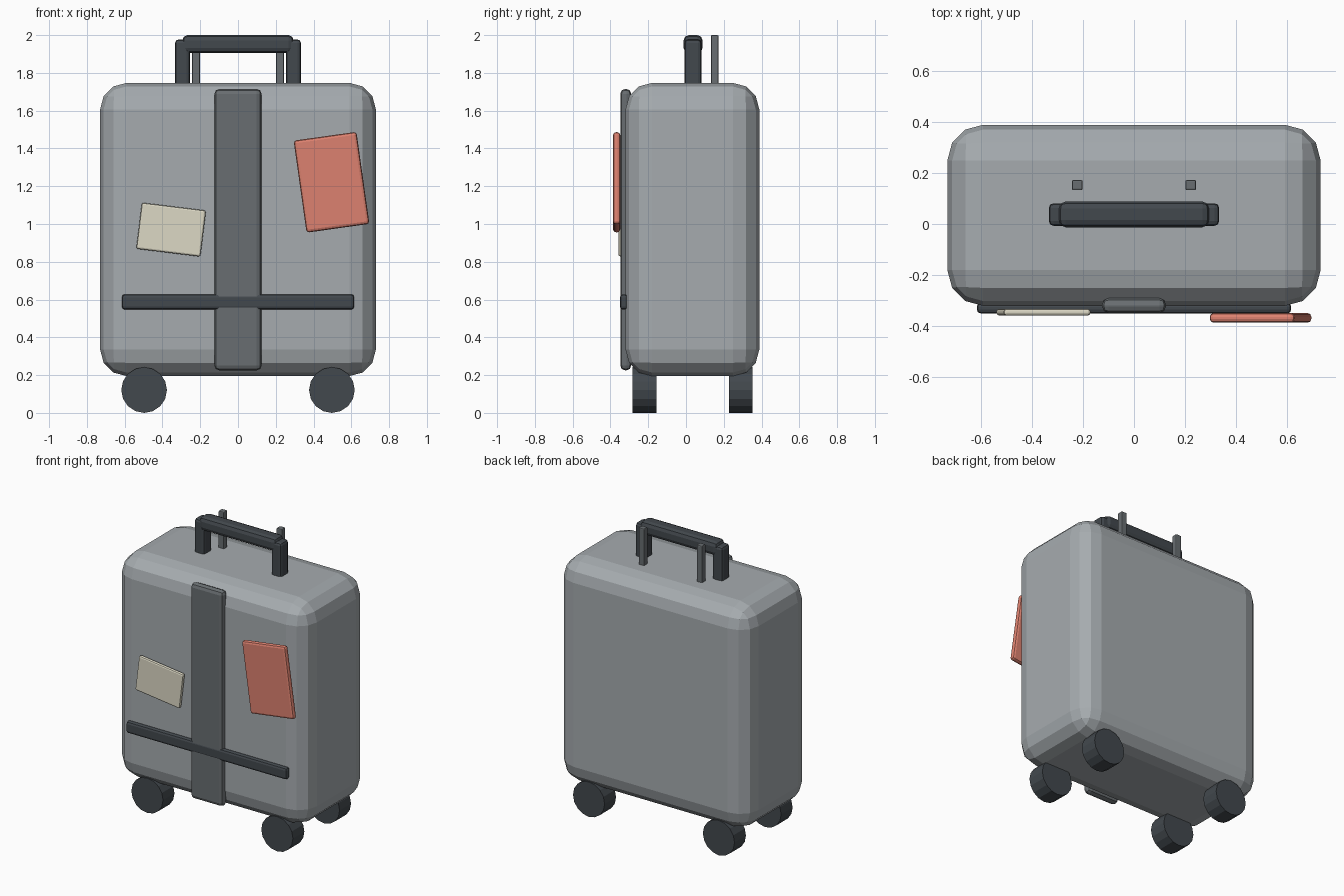
import bpy
import math

if "Cube" in bpy.data.objects:
    bpy.data.objects.remove(bpy.data.objects["Cube"])


def material(name, rgb):
    m = bpy.data.materials.new(name)
    m.diffuse_color = (*rgb, 1)
    m.use_nodes = True
    m.node_tree.nodes["Principled BSDF"].inputs["Base Color"].default_value = m.diffuse_color
    return m


dark = material("dark_rubber", (0.055, 0.065, 0.075))
strap_grey = material("strap_grey", (0.14, 0.155, 0.165))
shell_grey = material("shell_grey", (0.38, 0.41, 0.43))
coral = material("coral", (0.72, 0.22, 0.16))
cream = material("cream", (0.72, 0.69, 0.56))


def box(name, xr, yr, zr, mat, bevel, segments=2, tilt=0):
    """Bevelled box given by its ranges, tilted about y in degrees."""
    bpy.ops.mesh.primitive_cube_add(size=1)
    o = bpy.context.object
    o.name = name
    for v in o.data.vertices:
        v.co = [c * (r[1] - r[0]) for c, r in zip(v.co, (xr, yr, zr))]
    o.location = [(r[0] + r[1]) / 2 for r in (xr, yr, zr)]
    o.rotation_euler.y = math.radians(tilt)
    o.data.materials.append(mat)
    b = o.modifiers.new("bevel", 'BEVEL')
    b.width = bevel
    b.segments = segments
    return o


# Main shell
box("shell", (-0.73, 0.73), (-0.32, 0.388), (0.195, 1.747), shell_grey, 0.14, 3)

# Front straps
box("vertical_strap", (-0.125, 0.125), (-0.348, -0.29), (0.225, 1.715), strap_grey, 0.026)
box("cross_strap", (-0.615, 0.615), (-0.350, -0.308), (0.547, 0.628), dark, 0.016)

# Stickers on the front
box("large_sticker", (0.327, 0.663), (-0.386, -0.348), (0.975, 1.467), coral, 0.015, tilt=-8)
box("small_sticker", (-0.525, -0.183), (-0.358, -0.332), (0.847, 1.093), cream, 0.01, tilt=7)

# Carry handle and telescopic rods
box("handle_grip", (-0.295, 0.295), (-0.013, 0.088), (1.905, 2.0), dark, 0.028)
for side, s in (("left", -1), ("right", 1)):
    x = s * 0.294
    box(f"handle_post_{side}", (x - 0.039, x + 0.039), (-0.007, 0.081), (1.69, 1.977), dark, 0.018)
    x = s * 0.222
    box(f"telescopic_rod_{side}", (x - 0.021, x + 0.021), (0.132, 0.172), (1.69, 2.0), strap_grey, 0.006)

# Four wheels
for side, x in (("left", -0.497), ("right", 0.497)):
    for end, y in (("front", -0.22), ("back", 0.29)):
        bpy.ops.mesh.primitive_cylinder_add(vertices=16, radius=0.121, depth=0.125,
                                            location=(x, y, 0.121),
                                            rotation=(math.pi / 2, 0, 0))
        w = bpy.context.object
        w.name = f"wheel_{end}_{side}"
        w.data.materials.append(dark)
